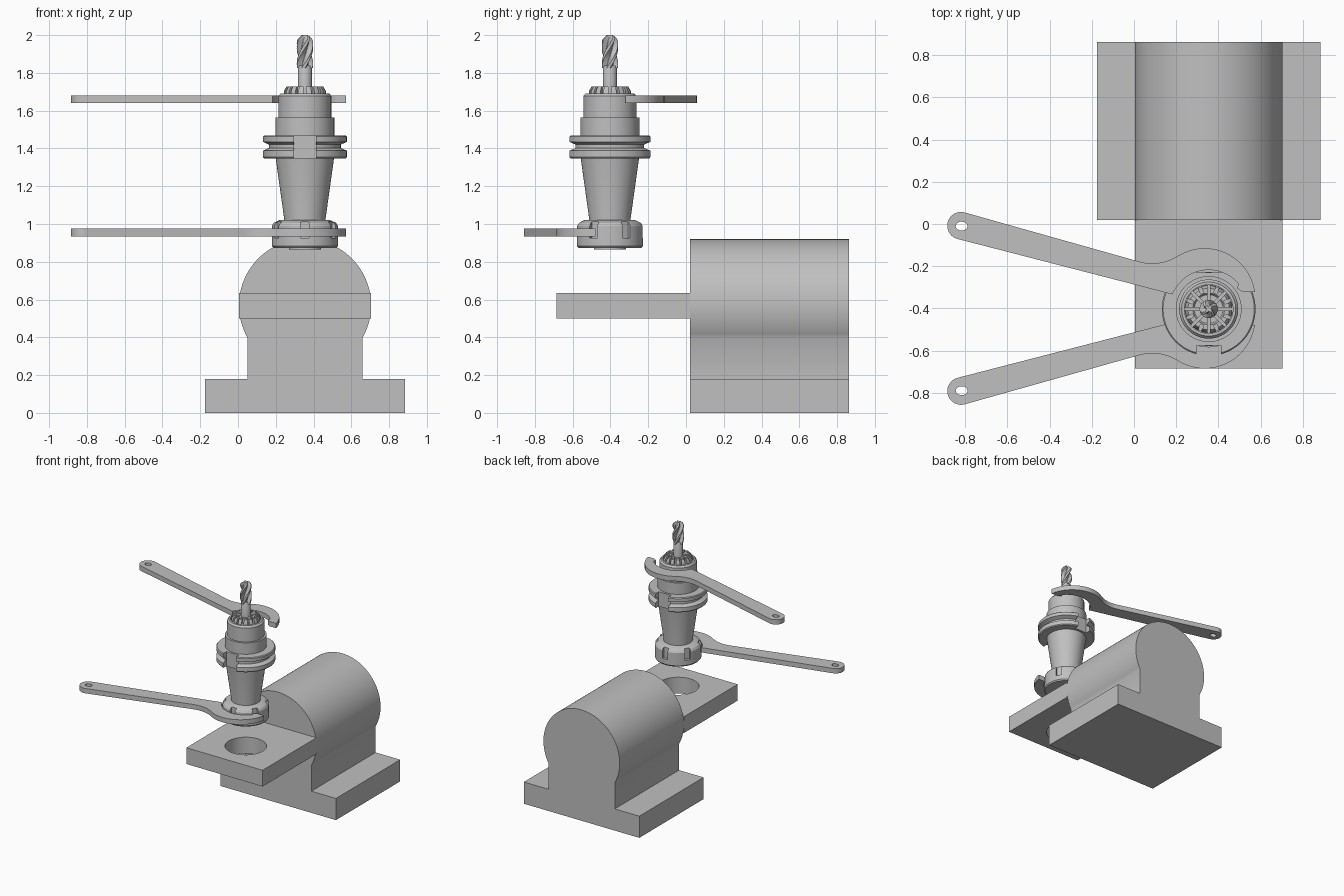
import bpy, bmesh, math
from mathutils import Matrix, Vector

if "Cube" in bpy.data.objects:
    bpy.data.objects.remove(bpy.data.objects["Cube"])

CX, CY = 0.354, -0.403      # tool axis
grey = bpy.data.materials.new("light_grey")
grey.use_nodes = True
grey.diffuse_color = (0.527, 0.527, 0.527, 1)
grey.node_tree.nodes["Principled BSDF"].inputs["Base Color"].default_value = grey.diffuse_color


def finish(name, bm, loc=(0, 0, 0)):
    bmesh.ops.recalc_face_normals(bm, faces=bm.faces)
    mesh = bpy.data.meshes.new(name)
    bm.to_mesh(mesh)
    bm.free()
    mesh.materials.append(grey)
    obj = bpy.data.objects.new(name, mesh)
    obj.location = loc
    bpy.context.collection.objects.link(obj)
    return obj


def activate(obj):
    bpy.ops.object.select_all(action='DESELECT')
    obj.select_set(True)
    bpy.context.view_layer.objects.active = obj


def smooth(obj):
    activate(obj)
    bpy.ops.object.shade_smooth_by_angle(angle=math.radians(30))
    return obj


def cut(obj, cutter):
    cutter.hide_render = True
    mod = obj.modifiers.new("cut", 'BOOLEAN')
    mod.operation, mod.solver, mod.object = 'DIFFERENCE', 'EXACT', cutter
    bpy.context.view_layer.update()
    activate(obj)
    bpy.ops.object.modifier_apply(modifier=mod.name)
    bpy.data.objects.remove(cutter)


def arc(cx, cy, r, a0, a1, n):
    angles = [math.radians(a0 + (a1 - a0) * i / n) for i in range(n + 1)]
    return [(cx + r * math.cos(a), cy + r * math.sin(a)) for a in angles]


def prism(name, points, depth):
    """Extrude 3D outline points along a vector."""
    bm = bmesh.new()
    face = bm.faces.new([bm.verts.new(p) for p in points])
    new = bmesh.ops.extrude_face_region(bm, geom=[face])["geom"]
    bmesh.ops.translate(bm, vec=depth, verts=[v for v in new if isinstance(v, bmesh.types.BMVert)])
    return finish(name, bm)


def lathe(name, profile, steps=72):
    """Spin (radius, z) points around the tool axis."""
    bm = bmesh.new()
    verts = [bm.verts.new((r, 0, z)) for r, z in profile]
    edges = [bm.edges.new(pair) for pair in zip(verts, verts[1:])]
    bmesh.ops.spin(bm, geom=verts + edges, cent=(0, 0, 0), axis=(0, 0, 1),
                   angle=math.tau, steps=steps)
    bmesh.ops.remove_doubles(bm, verts=bm.verts, dist=0.0001)
    return finish(name, bm, (CX, CY, 0))


def radial_boxes(angles, r0, r1, width, z0, z1):
    """Cutter made of boxes pointing outward from the tool axis."""
    bm = bmesh.new()
    for a in angles:
        m = (Matrix.Rotation(math.radians(a), 4, 'Z')
             @ Matrix.Translation(((r0 + r1) / 2, 0, (z0 + z1) / 2))
             @ Matrix.Diagonal((r1 - r0, width, z1 - z0, 1)))
        bmesh.ops.create_cube(bm, size=1, matrix=m)
    return finish("cutter", bm, (CX, CY, 0))


def round_cutter(x, y, rx, ry, z0, z1):
    pts = arc(0, 0, 1, 0, 360, 48)[:-1]
    return prism("cutter", [(x + rx * px, y + ry * py, z0) for px, py in pts], (0, 0, z1 - z0))


# Fixture body: flanged foot, neck and round barrel
barrel = arc(0.355, 0.57, 0.35, -29.4, 209.4, 64)
outline = [(-0.175, 0), (0.885, 0), (0.885, 0.18), (0.66, 0.18)] + barrel
outline += [(0.05, 0.18), (-0.175, 0.18)]
smooth(prism("fixture_body", [(x, 0.02, z) for x, z in outline], (0, 0.842, 0)))

# Shelf with the holder socket
shelf = prism("socket_shelf", [(x, y, 0.5) for x, y in
              ((0.005, -0.685), (0.705, -0.685), (0.705, 0.02), (0.005, 0.02))], (0, 0, 0.135))
cut(shelf, round_cutter(CX, CY, 0.157, 0.157, 0.4, 0.8))
smooth(shelf)

# Lower nut with six spanner slots
nut = lathe("lower_nut", [(0, 0.866), (0.085, 0.866), (0.085, 0.874), (0.167, 0.874),
                          (0.175, 0.884), (0.175, 0.99), (0.165, 1.006), (0.132, 1.022), (0, 1.022)])
cut(nut, radial_boxes(range(30, 390, 60), 0.152, 0.25, 0.046, 0.925, 1.1))
smooth(nut)

# Tapered shank
smooth(lathe("taper_shank", [(0, 1.0), (0.11, 1.0), (0.11, 1.03), (0.156, 1.36), (0, 1.36)]))

# Grooved flange with two drive keyways
flange = lathe("drive_flange", [(0, 1.347), (0.216, 1.347), (0.222, 1.354), (0.222, 1.388),
                                (0.19, 1.403), (0.19, 1.42), (0.222, 1.435), (0.222, 1.462),
                                (0.216, 1.468), (0, 1.468)])
cut(flange, radial_boxes((90, 270), 0.172, 0.3, 0.116, 1.3, 1.5))
smooth(flange)

# Collar and upper nut
smooth(lathe("upper_collar", [(0, 1.45), (0.156, 1.45), (0.156, 1.563), (0, 1.563)]))
smooth(lathe("upper_nut", [(0, 1.55), (0.14, 1.55), (0.14, 1.678), (0.128, 1.692),
                           (0.115, 1.692), (0.115, 1.68), (0, 1.68)]))

# Slotted collet
collet = lathe("collet", [(0, 1.66), (0.112, 1.66), (0.112, 1.702), (0.098, 1.727),
                          (0.075, 1.727), (0.068, 1.718), (0.038, 1.718), (0, 1.718)])
cut(collet, radial_boxes(range(0, 360, 45), 0.042, 0.2, 0.013, 1.675, 1.8))
cut(collet, radial_boxes([22.5 + 45 * i for i in range(8)], 0.08, 0.2, 0.016, 1.69, 1.8))
smooth(collet)

# End mill: plain shank and twisted four-flute cutter
smooth(lathe("mill_shank", [(0, 1.68), (0.037, 1.68), (0.037, 1.825), (0.03, 1.84), (0, 1.84)], 40))
bm = bmesh.new()
rings, sides, levels = [], 48, 28
for k in range(levels + 1):
    t = k / levels
    taper = 1 - 0.55 * max(0, (t - 0.82) / 0.18) ** 2
    ring = []
    for i in range(sides):
        phase = (i % 12) / 12
        r = (0.043 - 0.021 * math.sin(math.pi * min(1, phase / 0.75))) * taper
        a = math.tau * i / sides + math.radians(150) * t
        ring.append(bm.verts.new((r * math.cos(a), r * math.sin(a), 1.825 + 0.175 * t)))
    rings.append(ring)
for low, high in zip(rings, rings[1:]):
    for i in range(sides):
        j = (i + 1) % sides
        bm.faces.new((low[i], low[j], high[j], high[i]))
bm.faces.new(rings[0])
bm.faces.new(rings[-1])
smooth(finish("mill_flutes", bm, (CX, CY, 0)))

# Hook spanners, mirrored front to back across the tool axis
hook = arc(0.335, -0.355, 0.24, 8, 122, 28)
hook += arc(0.086, 0.0436, 0.23, 302, 254.5, 14)
hook += arc(-0.82, -0.008, 0.065, 74.5, 254.5, 20)
hook += arc(CX, CY, 0.185, 158, 40, 28)
hook += [(0.487, -0.303), (0.515, -0.322)]
for name, side, z in (("upper_spanner", 1, 1.64), ("lower_spanner", -1, 0.935)):
    mid = -0.4
    spanner = prism(name, [(x, mid + side * (y - mid), z) for x, y in hook], (0, 0, 0.04))
    cut(spanner, round_cutter(-0.817, mid + side * 0.39, 0.028, 0.021, z - 0.1, z + 0.1))
    smooth(spanner)
